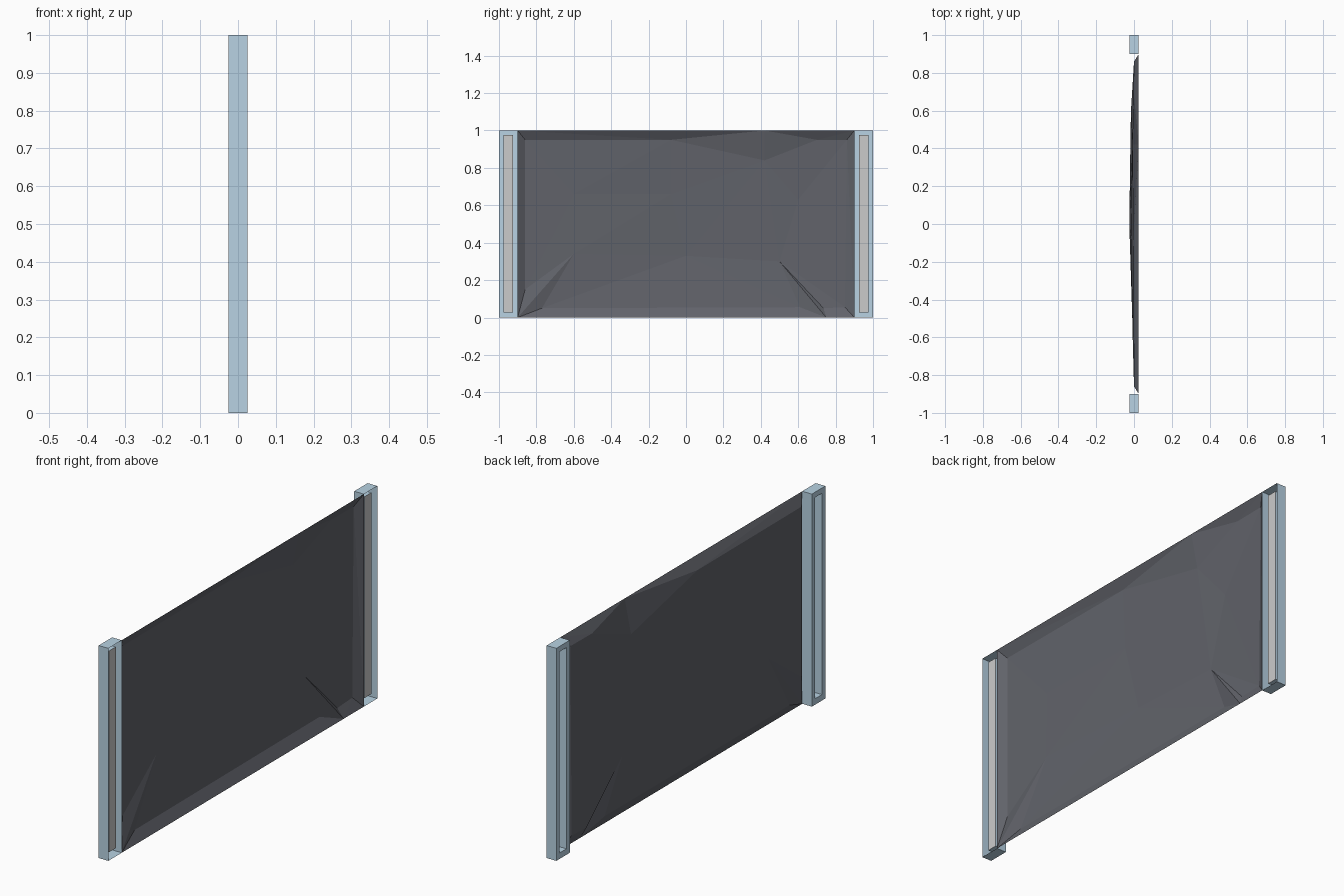
import bpy
from mathutils import Vector
from mathutils.geometry import delaunay_2d_cdt

if "Cube" in bpy.data.objects:
    bpy.data.objects.remove(bpy.data.objects["Cube"])


def material(name, rgb):
    m = bpy.data.materials.new(name)
    m.diffuse_color = (*rgb, 1)
    m.use_nodes = True
    m.node_tree.nodes["Principled BSDF"].inputs["Base Color"].default_value = m.diffuse_color
    return m


def add_mesh(name, verts, faces, mat=None):
    me = bpy.data.meshes.new(name)
    me.from_pydata(verts, [], faces)
    ob = bpy.data.objects.new(name, me)
    bpy.context.collection.objects.link(ob)
    if mat:
        me.materials.append(mat)
    return ob


def rect(x, y, half, z0, z1):
    return [(x, y - half, z0), (x, y + half, z0), (x, y + half, z1), (x, y - half, z1)]


blue = material("pale_blue", (0.48, 0.65, 0.77))
dark = material("dark_cloth", (0.12, 0.125, 0.145))

# End posts: shallow channels open toward +x, slotted back rim leading into a pocket
for side, y in (("near", -0.95), ("far", 0.95)):
    loops = [rect(0.025, y, 0.05, 0, 1), rect(-0.025, y, 0.05, 0, 1),
             rect(-0.025, y, 0.025, 0.028, 0.975), rect(0.012, y, 0.025, 0.028, 0.975)]
    verts = [v for loop in loops for v in loop]
    faces = []
    for a in (0, 4, 8):
        for i in range(4):
            j = (i + 1) % 4
            faces.append((a + i, a + 4 + i, a + 4 + j, a + j))
    add_mesh(side + "_post", verts, faces, blue)
    # Light strip closing the pocket
    add_mesh(side + "_strip", loops[3], [(0, 1, 2, 3)])

# Slack sheet: border held at +x, middle sagging toward -x (y, z, x)
border = [(-0.9, 0), (0.75, 0), (0.9, 0), (0.9, 1), (0.42, 1), (-0.9, 1)]
sag = [(-0.86, 0.15, 0.0), (-0.77, 0.05, 0.0), (0.85, 0.055, 0.0),
       (0.61, 0.055, -0.003), (0.86, 0.95, 0.0), (0.7, 0.95, -0.002),
       (-0.08, 0.95, -0.004), (-0.86, 0.95, 0.0), (-0.6, 0.34, -0.006),
       (-0.6, 0.66, -0.007), (0.0, 0.33, -0.025), (0.5, 0.3, -0.018),
       (0.6, 0.63, -0.016), (0.42, 0.84, -0.008), (-0.08, 0.66, -0.017),
       (0.735, 0.05, 0.002)]
pts = [(y, z, 0.025) for y, z in border] + sag
n = len(border)
creases = [(0, n + 8), (1, n + 11), (0, n), (0, n + 1), (n, n + 7), (n + 1, n + 3),
           (n + 3, 1), (n + 3, n + 11), (n + 11, n + 15), (n + 15, n + 2), (n + 1, n + 10),
           (n + 8, n + 10), (n + 10, n + 13), (n + 9, n + 14), (n + 14, n + 13),
           (n + 7, n + 6), (n + 6, n + 13), (n + 13, n + 5)]
res = delaunay_2d_cdt([Vector(p[:2]) for p in pts], creases, [], 0, 1e-5)
verts = [(pts[src[0]][2] if src else 0.01, co.x, co.y) for co, src in zip(res[0], res[3])]
add_mesh("sheet", verts, [tuple(f) for f in res[2]], dark)
